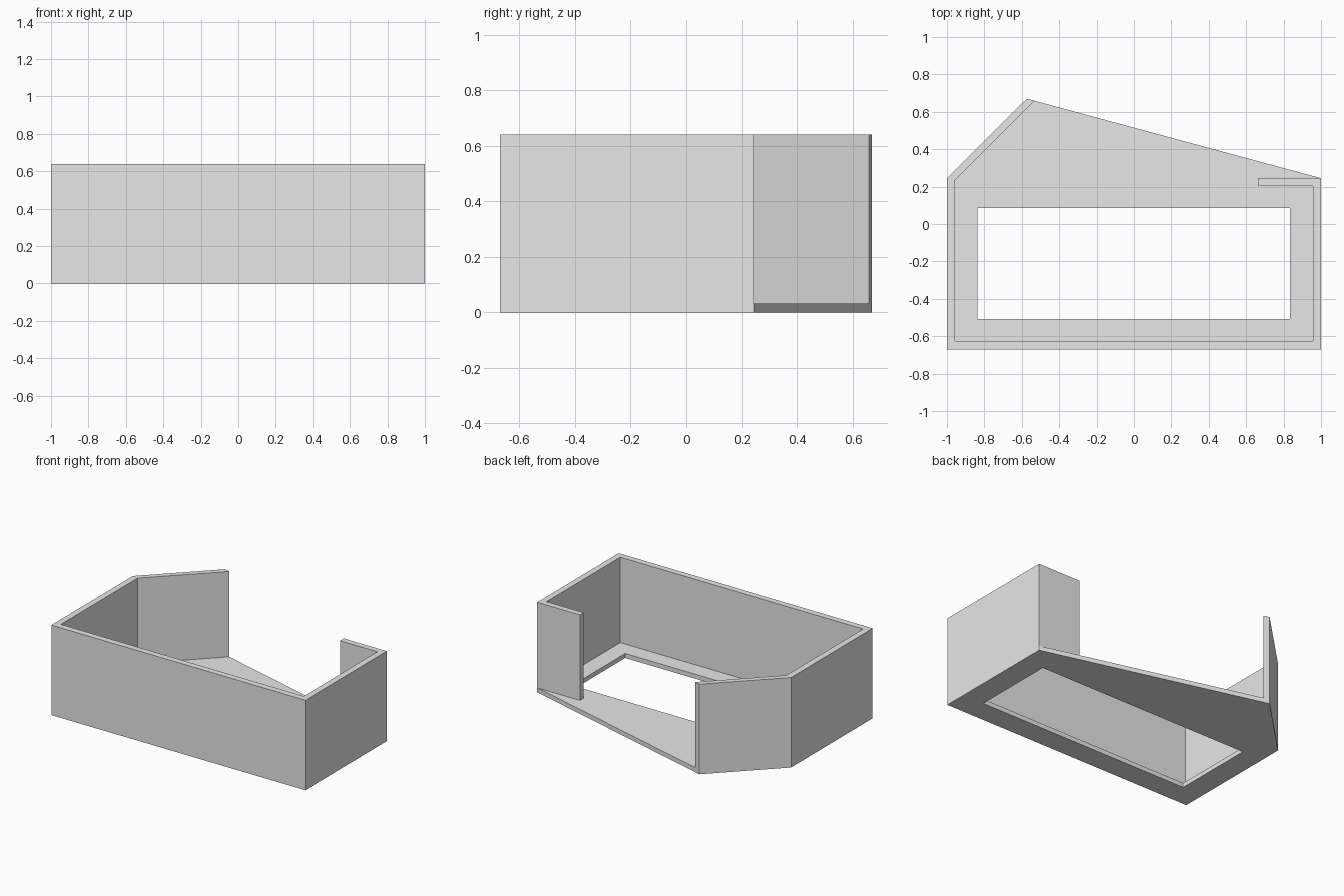
import bpy
import bmesh

cube = bpy.data.objects.get("Cube")
if cube:
    bpy.data.objects.remove(cube, do_unlink=True)

HEIGHT, FLOOR = 0.64, 0.032

grey = bpy.data.materials.new("plain grey")
grey.use_nodes = True
grey.diffuse_color = (0.8, 0.8, 0.8, 1)
grey.node_tree.nodes["Principled BSDF"].inputs["Base Color"].default_value = (0.8, 0.8, 0.8, 1)


def extrude_outline(name, loops, bottom, top):
    """Fill flat outlines (later loops are holes) and raise them to a solid."""
    bm = bmesh.new()
    edges = []
    for loop in loops:
        verts = [bm.verts.new((x, y, bottom)) for x, y in loop]
        edges += [bm.edges.new((v, verts[i - 1])) for i, v in enumerate(verts)]
    bmesh.ops.triangle_fill(bm, edges=edges, use_beauty=True)
    raised = bmesh.ops.extrude_face_region(bm, geom=bm.faces[:], use_keep_orig=True)
    moved = [g for g in raised["geom"] if isinstance(g, bmesh.types.BMVert)]
    bmesh.ops.translate(bm, verts=moved, vec=(0, 0, top - bottom))
    bmesh.ops.recalc_face_normals(bm, faces=bm.faces[:])
    bmesh.ops.dissolve_limit(bm, angle_limit=0.01, verts=bm.verts[:], edges=bm.edges[:])
    mesh = bpy.data.meshes.new(name)
    bm.to_mesh(mesh)
    bm.free()
    mesh.materials.append(grey)
    obj = bpy.data.objects.new(name, mesh)
    bpy.context.collection.objects.link(obj)
    return obj


# Floor plate with a rectangular opening
floor = [(-1, -0.67), (1, -0.67), (1, 0.245), (-0.573, 0.67), (-1, 0.245)]
opening = [(-0.838, -0.508), (0.835, -0.508), (0.835, 0.086), (-0.838, 0.086)]
extrude_outline("floor_plate", [floor, opening], 0, FLOOR)

# Continuous wall, open at the back between the slanted wing and the short return
wall_outer = [(-0.573, 0.67), (-1, 0.245), (-1, -0.67), (1, -0.67), (1, 0.245), (0.663, 0.245)]
wall_inner = [(0.663, 0.203), (0.956, 0.203), (0.956, -0.626), (-0.956, -0.626),
              (-0.956, 0.235), (-0.531, 0.659)]
extrude_outline("outer_wall", [wall_outer + wall_inner], FLOOR, HEIGHT)
